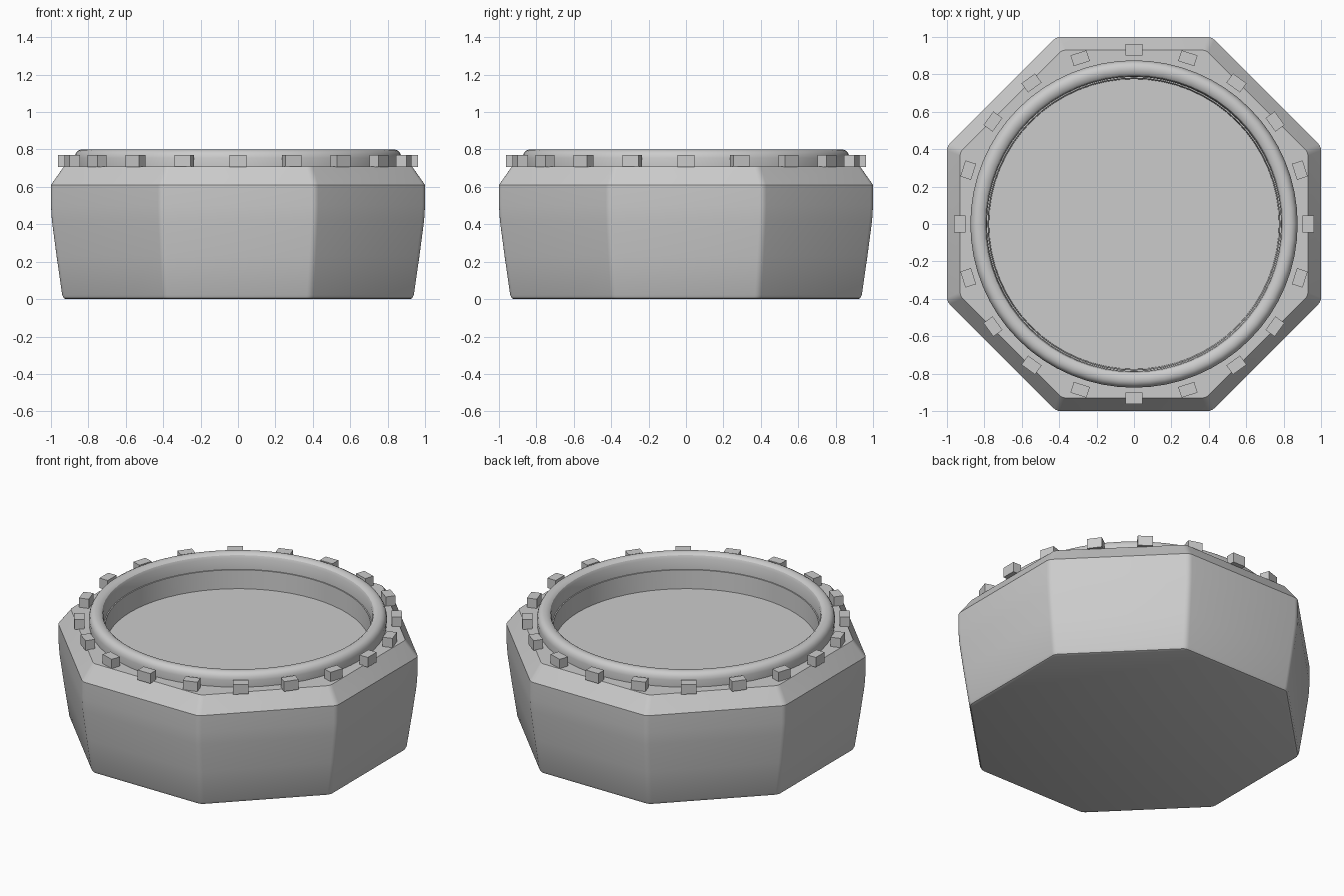
import bpy, bmesh, math
from math import pi, sin, cos, radians
from mathutils import Matrix

if "Cube" in bpy.data.objects:
    bpy.data.objects.remove(bpy.data.objects["Cube"], do_unlink=True)

# Single flat grey
grey = bpy.data.materials.new("plain grey")
grey.use_nodes = True
COLOR = (0.6, 0.6, 0.6, 1)
grey.diffuse_color = COLOR
grey.node_tree.nodes["Principled BSDF"].inputs["Base Color"].default_value = COLOR


def finish(bm, name, smooth=True):
    bmesh.ops.recalc_face_normals(bm, faces=bm.faces)
    mesh = bpy.data.meshes.new(name)
    bm.to_mesh(mesh)
    bm.free()
    obj = bpy.data.objects.new(name, mesh)
    bpy.context.collection.objects.link(obj)
    mesh.materials.append(grey)
    if smooth:
        bpy.ops.object.select_all(action='DESELECT')
        obj.select_set(True)
        bpy.context.view_layer.objects.active = obj
        bpy.ops.object.shade_smooth_by_angle(angle=radians(30))
    return obj


def octagon(bm, apothem, z, fillet=0.05, steps=3):
    """Ring of vertices: octagon with rounded corners."""
    ring = []
    reach = (apothem - fillet) / cos(pi / 8)
    for side in range(8):
        corner = pi / 8 + side * pi / 4
        for s in range(steps + 1):
            a = corner - pi / 8 + s * pi / 4 / steps
            ring.append(bm.verts.new((reach * cos(corner) + fillet * cos(a),
                                      reach * sin(corner) + fillet * sin(a), z)))
    return ring


def circle(bm, r, z, n=64):
    return [bm.verts.new((r * cos(2 * pi * i / n), r * sin(2 * pi * i / n), z))
            for i in range(n)]


def skin(bm, rings):
    for lower, upper in zip(rings, rings[1:]):
        n = len(lower)
        for i in range(n):
            j = (i + 1) % n
            bm.faces.new((lower[i], lower[j], upper[j], upper[i]))


# Octagonal body: rounded foot, flared walls, chamfered shoulder, open top
bm = bmesh.new()
levels = [(0.92, 0), (0.932, 0.005), (0.94, 0.022), (0.97, 0.23),
          (0.995, 0.42), (1.0, 0.5), (1.0, 0.61), (0.93, 0.71)]
rings = [octagon(bm, a, z) for a, z in levels]
skin(bm, rings)
bm.faces.new(rings[0])
hole = circle(bm, 0.83, 0.71)
edges = [bm.edges.new((hole[i], hole[i - 1])) for i in range(len(hole))]
edges += [bm.edges.get((rings[-1][i], rings[-1][i - 1])) for i in range(len(rings[-1]))]
bmesh.ops.triangle_fill(bm, edges=edges, use_beauty=True, normal=(0, 0, 1))
finish(bm, "octagonal_body")

# Round rim with a bulging outer edge
bm = bmesh.new()
rim = [(0.872, 0.70), (0.875, 0.755), (0.87, 0.775), (0.86, 0.79), (0.845, 0.798),
       (0.83, 0.8), (0.81, 0.797), (0.797, 0.787), (0.79, 0.77), (0.787, 0.70)]
skin(bm, [circle(bm, r, z) for r, z in rim])
finish(bm, "round_rim")

# Recess wall and floor
bm = bmesh.new()
wall = [circle(bm, r, z) for r, z in [(0.775, 0.58), (0.78, 0.70), (0.80, 0.70)]]
skin(bm, wall)
bm.faces.new(wall[0])
recess = finish(bm, "recess_cup")
recess.data.flip_normals()

# Blocks spaced evenly around the rim
COUNT = 20
for i in range(COUNT):
    bm = bmesh.new()
    place = (Matrix.Rotation(2 * pi * i / COUNT, 4, 'Z')
             @ Matrix.Translation((0.932, 0, 0.738))
             @ Matrix.Diagonal((0.06, 0.09, 0.064, 1)))
    bmesh.ops.create_cube(bm, size=1, matrix=place)
    finish(bm, f"rim_block_{i + 1}", smooth=False)
